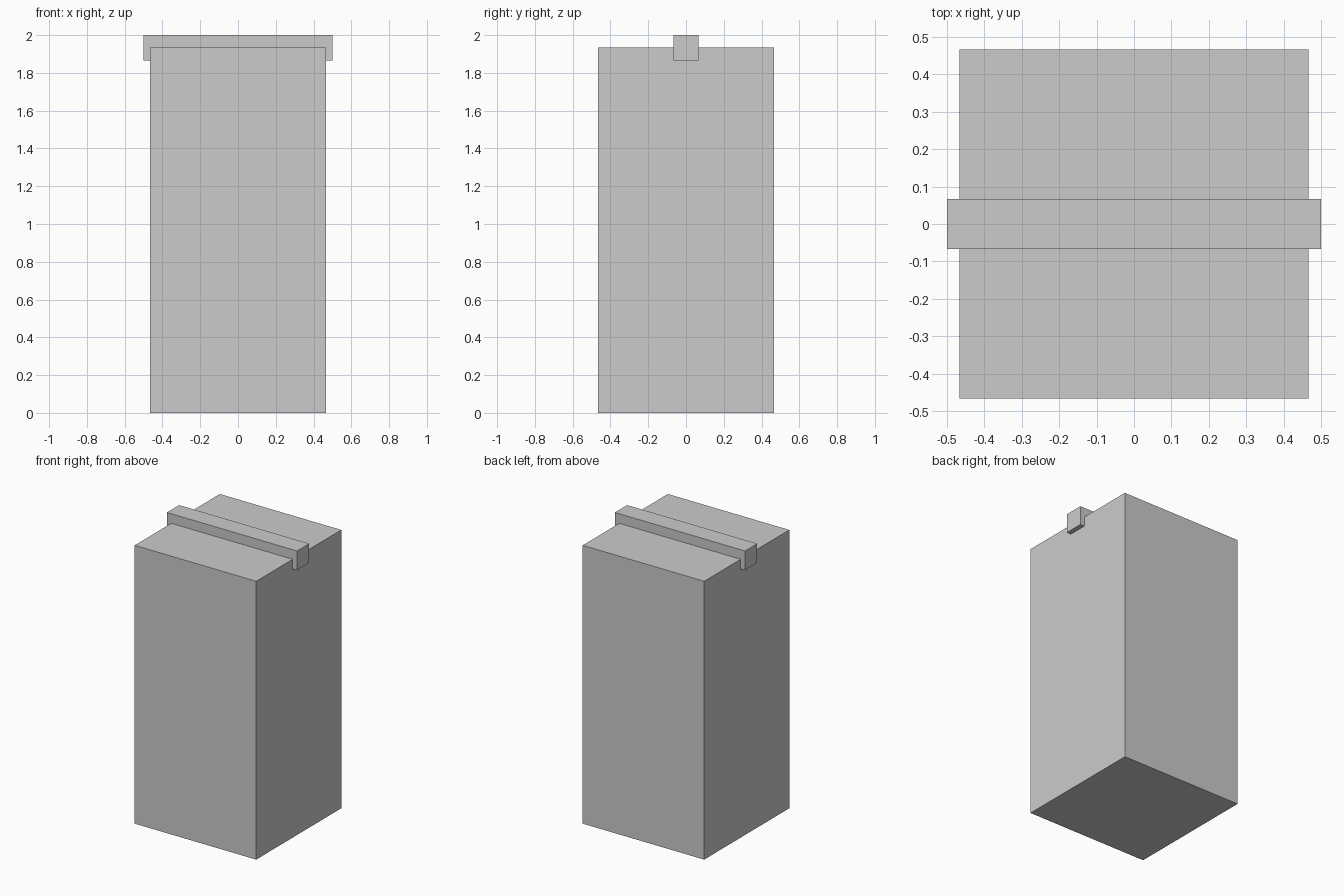
import bpy

if "Cube" in bpy.data.objects:
    bpy.data.objects.remove(bpy.data.objects["Cube"])


def box(name, size, z_min):
    """Axis-aligned box centred on x and y, resting at z_min."""
    bpy.ops.mesh.primitive_cube_add(size=1, location=(0, 0, z_min + size[2] / 2))
    obj = bpy.context.object
    obj.name = name
    obj.scale = size
    bpy.ops.object.transform_apply(location=False, rotation=False, scale=True)
    return obj


U = 1 / 30  # base unit of the design

# Tall square block
box("body", (28 * U, 28 * U, 58 * U), 0)

# Bar let into the top, with ends overhanging the sides
box("top_bar", (30 * U, 4 * U, 4 * U), 56 * U)
